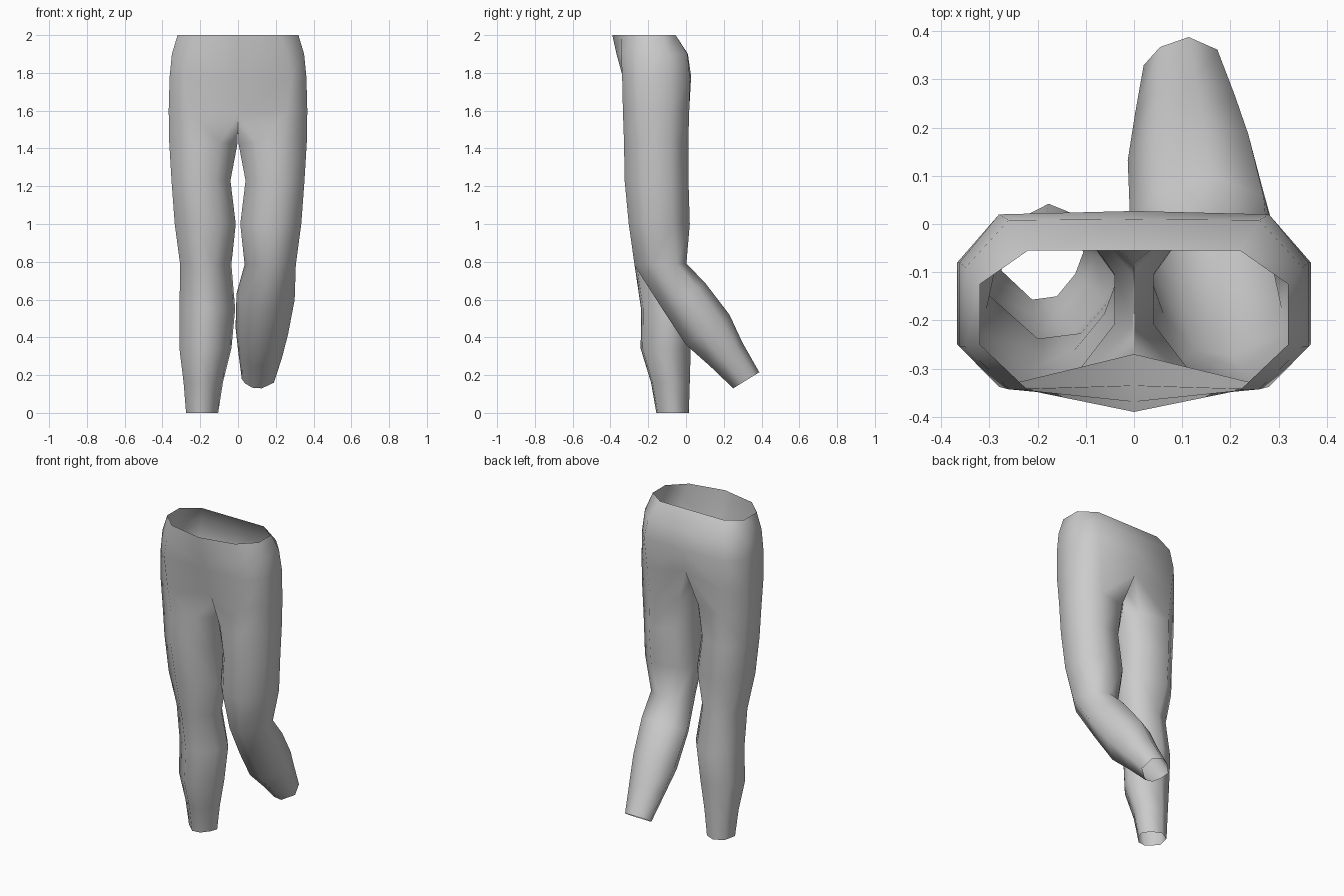
import bpy, bmesh

cube = bpy.data.objects.get("Cube")
if cube:
    bpy.data.objects.remove(cube)

cloth = bpy.data.materials.new("grey cloth")
cloth.use_nodes = True
grey = (0.6, 0.6, 0.6, 1)
cloth.diffuse_color = grey
cloth.node_tree.nodes["Principled BSDF"].inputs["Base Color"].default_value = grey

# Half hip sections: height, half width, corner x, then y of centre back, back,
# rear side, front side, front, centre front, and heights of centre back and front
HIPS = [
    (2.0, .32, .22, -.055, -.055, -.125, -.25, -.345, -.39, 2.0, 2.0),
    (1.9, .35, .26, .01, .008, -.09, -.255, -.343, -.368, 1.9, 1.9),
    (1.78, .362, .28, .027, .02, -.08, -.255, -.338, -.335, 1.78, 1.78),
    (1.6, .367, .26, .01, .017, -.08, -.25, -.334, -.27, 1.64, 1.58),
]

# Leg sections: inner x, outer x, front (y, z), back (y, z)
THIGH = [
    (.002, .364, (-.328, 1.43), (.012, 1.43)),
    (.04, .352, (-.325, 1.23), (.013, 1.23)),
    (.012, .335, (-.303, 1.0), (.02, 1.0)),
]
KNEE = (.035, .306, (-.272, .78), (.002, .79))
STRAIGHT = [
    KNEE,
    (.015, .31, (-.238, .55), (.042, .55)),
    (.035, .31, (-.24, .34), (.025, .34)),
    (.08, .288, (-.185, .16), (.02, .16)),
    (.105, .275, (-.157, 0), (.015, 0)),
]
BENT = [
    KNEE,
    (-.008, .3, (-.125, .55), (.1, .69)),
    (-.013, .265, (0, .36), (.23, .52)),
    (.002, .232, (.13, .245), (.3, .37)),
    (.02, .19, (.25, .13), (.388, .215)),
]

# Eight corners of a leg section, from inner back round the outside
THIGH_SHAPE = [(-.65, .75), (.35, 1), (1, .45), (1, -.45),
               (.3, -1), (-.5, -.9), (-1, -.3), (-1, .3)]
SHIN_SHAPE = [(-.6, .7), (.1, 1), (.8, .62), (1, -.3),
              (.25, -1), (-.35, -.92), (-.8, -.38), (-1, .15)]


def hip_ring(bm, side, section):
    z, wide, corner, *ys, z_back, z_front = section
    xs = (0, corner, wide, wide, corner, 0)
    zs = (z_back, z, z, z, z, z_front)
    return [bm.verts.new((side * x, y, h)) for x, y, h in zip(xs, ys, zs)]


def leg_ring(bm, side, section, shape):
    x0, x1, (yf, zf), (yb, zb) = section
    ring = []
    for u, v in shape:
        t = (v + 1) / 2
        x = (x0 + x1) / 2 + u * (x1 - x0) / 2
        ring.append(bm.verts.new((side * x, yf + t * (yb - yf), zf + t * (zb - zf))))
    return ring


def bridge(bm, upper, lower, closed):
    n = len(upper)
    for i in range(n if closed else n - 1):
        j = (i + 1) % n
        bm.faces.new((upper[i], upper[j], lower[j], lower[i]))


bm = bmesh.new()
for side, shin in ((1, BENT), (-1, STRAIGHT)):
    # hips, open at the waist
    rings = [hip_ring(bm, side, s) for s in HIPS]
    for a, b in zip(rings, rings[1:]):
        bridge(bm, a, b, False)
    # crotch ridge closes the lowest hip section into a leg loop
    ridge = [bm.verts.new((0, y, z)) for y, z in ((-.19, 1.57), (-.08, 1.59))]
    legs = [rings[-1] + ridge]
    # leg, open at the cuff
    legs += [leg_ring(bm, side, s, THIGH_SHAPE) for s in THIGH]
    legs += [leg_ring(bm, side, s, SHIN_SHAPE) for s in shin]
    for a, b in zip(legs, legs[1:]):
        bridge(bm, a, b, True)

# join the halves along the centre seam
bmesh.ops.remove_doubles(bm, verts=bm.verts, dist=0.0005)
bmesh.ops.recalc_face_normals(bm, faces=bm.faces)
# make the open shell face outward
outer = max(bm.faces, key=lambda f: f.calc_center_median().x)
if outer.normal.x < 0:
    bmesh.ops.reverse_faces(bm, faces=bm.faces)
for f in bm.faces:
    f.smooth = True

mesh = bpy.data.meshes.new("trousers")
bm.to_mesh(mesh)
bm.free()
mesh.materials.append(cloth)
trousers = bpy.data.objects.new("trousers", mesh)
bpy.context.collection.objects.link(trousers)
